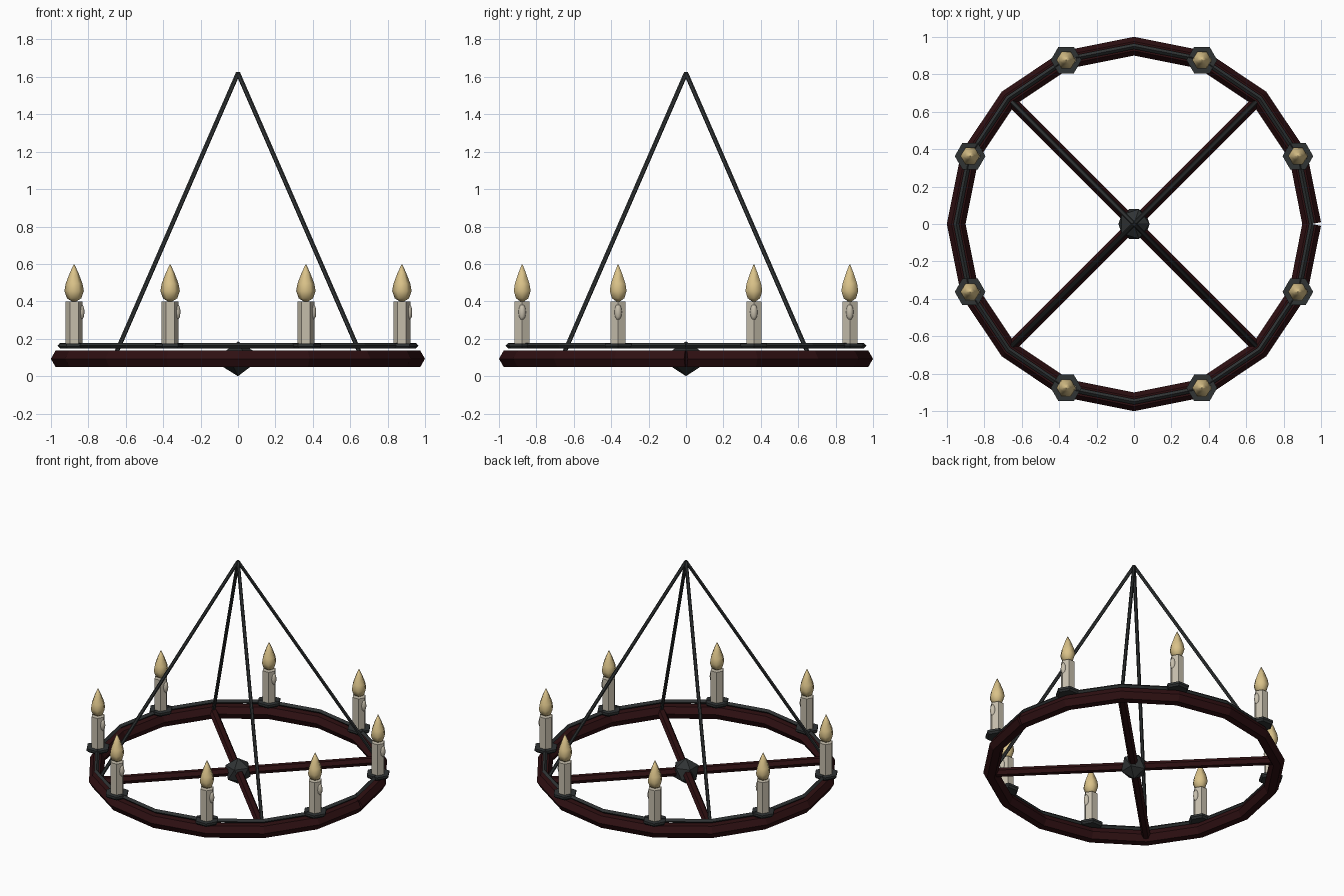
import bpy, bmesh, math
from mathutils import Vector, Matrix

if "Cube" in bpy.data.objects:
    bpy.data.objects.remove(bpy.data.objects["Cube"])


def mat(name, rgb):
    m = bpy.data.materials.new(name)
    m.diffuse_color = (*rgb, 1)
    m.use_nodes = True
    m.node_tree.nodes["Principled BSDF"].inputs["Base Color"].default_value = m.diffuse_color
    return m


WOOD = mat("dark red wood", (0.028, 0.005, 0.006))
IRON = mat("dark iron", (0.029, 0.033, 0.034))
WAX = mat("pale wax", (0.56, 0.51, 0.41))
FLAME = mat("flame yellow", (0.70, 0.54, 0.25))


def finish(bm, name, material, smooth=False):
    bmesh.ops.recalc_face_normals(bm, faces=bm.faces[:])
    me = bpy.data.meshes.new(name)
    bm.to_mesh(me)
    bm.free()
    me.materials.append(material)
    for p in me.polygons:
        p.use_smooth = smooth
    ob = bpy.data.objects.new(name, me)
    bpy.context.collection.objects.link(ob)
    return ob


def loft(bm, rings):
    """Skin a list of vertex rings and cap both ends."""
    n = len(rings[0])
    for a, b in zip(rings, rings[1:]):
        for i in range(n):
            j = (i + 1) % n
            bm.faces.new((a[i], a[j], b[j], b[i]))
    bm.faces.new(rings[0])
    bm.faces.new(rings[-1])


def tube(name, points, radius, sides, material):
    """Sweep a regular polygon along an open path."""
    bm = bmesh.new()
    pts = [Vector(p) for p in points]
    dirs = [(b - a).normalized() for a, b in zip(pts, pts[1:])]
    rings = []
    for k, p in enumerate(pts):
        t = (dirs[max(k - 1, 0)] + dirs[min(k, len(dirs) - 1)]).normalized()
        side = t.cross(Vector((0, 0, 1))).normalized()
        up = side.cross(t)
        rings.append([bm.verts.new(p + radius * (side * math.cos(a) + up * math.sin(a)))
                      for a in (math.tau * i / sides for i in range(sides))])
    loft(bm, rings)
    return finish(bm, name, material)


def lathe(name, profile, sides, material, loc, smooth=False):
    """Turn a (radius, height) profile around a vertical axis."""
    bm = bmesh.new()
    rings = [[bm.verts.new((loc[0] + r * math.cos(math.tau * i / sides),
                            loc[1] + r * math.sin(math.tau * i / sides), z))
              for i in range(sides)] for r, z in profile]
    loft(bm, rings)
    return finish(bm, name, material, smooth)


def ball(name, loc, scale, subdiv, material, smooth=False):
    bm = bmesh.new()
    m = Matrix.Translation(loc) @ Matrix.Diagonal((*scale, 1))
    bmesh.ops.create_icosphere(bm, subdivisions=subdiv, radius=1, matrix=m)
    return finish(bm, name, material, smooth)


def circle(r, z):
    return [(r * math.cos(math.tau * i / 16), r * math.sin(math.tau * i / 16), z)
            for i in range(17)]


# Wheel: wooden rim (open joint at +x), iron band above it, hub
MID = 0.093
tube("wooden_rim", circle(0.95, MID), 0.05, 6, WOOD)
tube("iron_band", circle(0.95, 0.163), 0.015, 4, IRON)
ball("hub", (0, 0, MID), (0.093,) * 3, 1, IRON)

# Spokes and hanging rods on the diagonals
for k in range(4):
    a = math.radians(45 + 90 * k)
    end = (0.94 * math.cos(a), 0.94 * math.sin(a))
    tube(f"spoke_{k + 1}", [(0, 0, MID), (*end, MID)], 0.03, 6, WOOD)
    foot = (0.93 * math.cos(a), 0.93 * math.sin(a), 0.11)
    tube(f"hanging_rod_{k + 1}", [foot, (0, 0, 1.62)], 0.012, 6, IRON)

# Eight candles: drip pan, wax body, wax drip, flame
for k in range(8):
    a = math.radians(22.5 + 45 * k)
    x, y = 0.948 * math.cos(a), 0.948 * math.sin(a)
    lathe(f"drip_pan_{k + 1}", [(0.07, 0.148), (0.082, 0.16), (0.082, 0.175)],
          6, IRON, (x, y))
    lathe(f"candle_{k + 1}", [(0.046, 0.17), (0.046, 0.4)], 6, WAX, (x, y))
    ball(f"wax_drip_{k + 1}", (x + 0.036, y, 0.342), (0.02, 0.02, 0.046), 2, WAX, True)
    lathe(f"flame_{k + 1}",
          [(0.012, 0.4), (0.038, 0.416), (0.052, 0.455), (0.045, 0.495),
           (0.024, 0.55), (0.002, 0.598)], 6, FLAME, (x, y), True)
